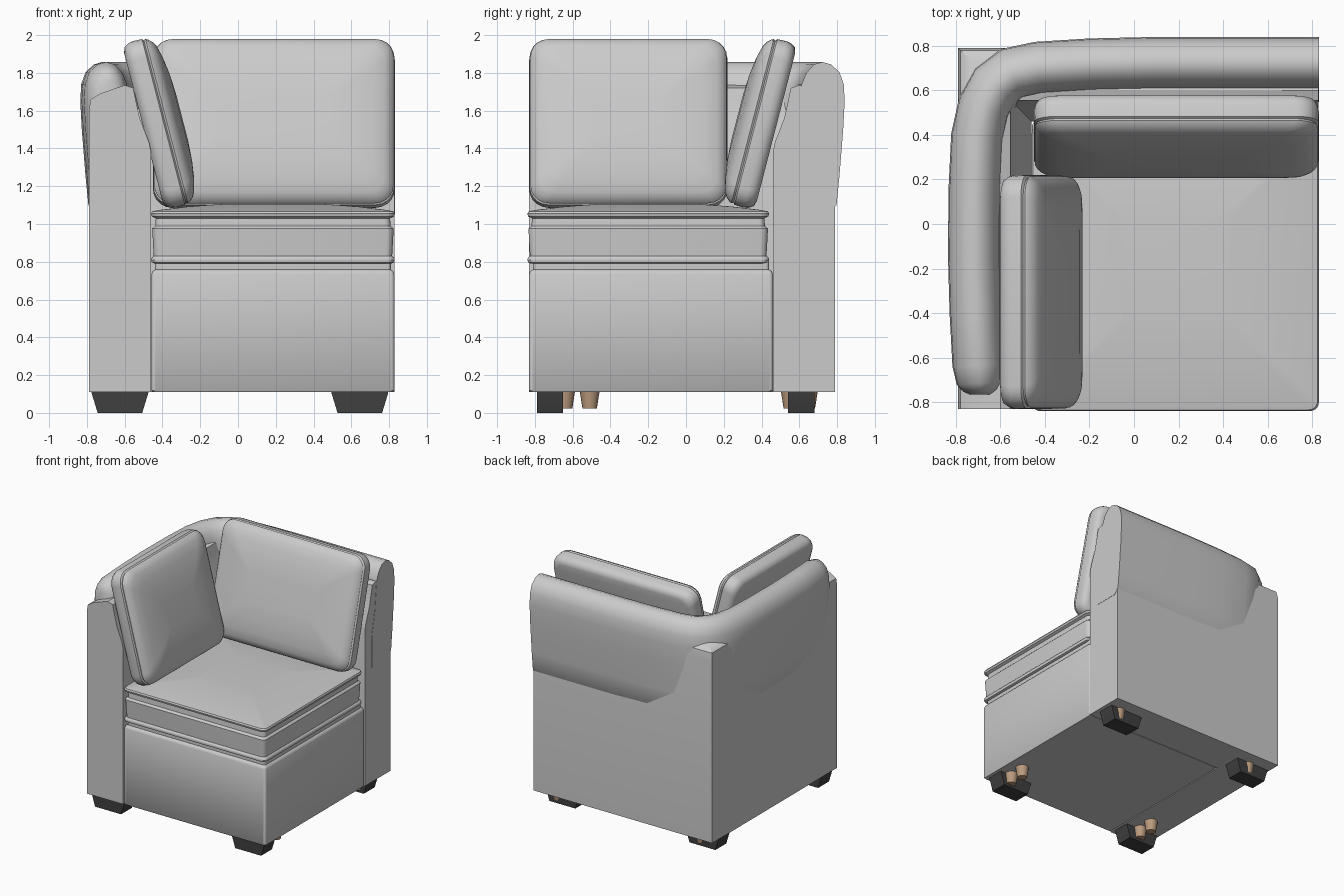
import bpy, bmesh, math
from mathutils import Vector

if "Cube" in bpy.data.objects:
    bpy.data.objects.remove(bpy.data.objects["Cube"])


def material(name, rgb):
    m = bpy.data.materials.new(name)
    m.diffuse_color = (*rgb, 1)
    m.use_nodes = True
    m.node_tree.nodes["Principled BSDF"].inputs["Base Color"].default_value = m.diffuse_color
    return m


def loft(name, rings, angle=35, mat=None):
    """Skin a list of closed rings and cap both ends."""
    bm = bmesh.new()
    loops = [[bm.verts.new(p) for p in r] for r in rings]
    n = len(loops[0])
    for a, b in zip(loops, loops[1:]):
        for i in range(n):
            j = (i + 1) % n
            bm.faces.new((a[i], a[j], b[j], b[i]))
    bm.faces.new(loops[0])
    bm.faces.new(loops[-1])
    bmesh.ops.recalc_face_normals(bm, faces=bm.faces)
    me = bpy.data.meshes.new(name)
    bm.to_mesh(me)
    bm.free()
    ob = bpy.data.objects.new(name, me)
    bpy.context.collection.objects.link(ob)
    if mat:
        me.materials.append(mat)
    bpy.ops.object.select_all(action='DESELECT')
    ob.select_set(True)
    bpy.context.view_layer.objects.active = ob
    bpy.ops.object.shade_smooth_by_angle(angle=math.radians(angle))
    return ob


def sweep(name, path, profile, scales=None, mid=(0, 0)):
    """Carry an (outward offset, height) profile along a plan path with mitred turns."""
    pts = [Vector(p) for p in path]
    rings = []
    for i, p in enumerate(pts):
        ns = []
        for a, b in ((i - 1, i), (i, i + 1)):
            if a >= 0 and b < len(pts):
                d = (pts[b] - pts[a]).normalized()
                ns.append(Vector((-d.y, d.x)))
        n = (ns[0] + ns[-1]) / (1 + ns[0].dot(ns[-1]))
        s = scales[i] if scales else 1
        ring = []
        for d, z in profile:
            q = p + n * (mid[0] + (d - mid[0]) * s)
            ring.append((q.x, q.y, mid[1] + (z - mid[1]) * (1 - (1 - s) * 0.4)))
        rings.append(ring)
    return loft(name, rings)


def rounded_rect(w, h, r, z, seg=5):
    ring = []
    for k, (sx, sy) in enumerate(((1, 1), (-1, 1), (-1, -1), (1, -1))):
        for i in range(seg + 1):
            a = math.pi / 2 * (k + i / seg)
            ring.append((sx * (w / 2 - r) + r * math.cos(a),
                         sy * (h / 2 - r) + r * math.sin(a), z))
    return ring


def cushion(name, w, h, r, layers, loc, rot=(0, 0, 0)):
    """Stack rounded outlines given as (inset, depth)."""
    ob = loft(name, [rounded_rect(w - 2 * i, h - 2 * i, max(r - i * 0.3, 0.02), z)
                     for i, z in layers], 40)
    ob.location = loc
    ob.rotation_euler = rot
    return ob


black = material("black", (0.05, 0.05, 0.05))
wood = material("wood", (0.5, 0.33, 0.21))

# L-shaped upright walls: left side and back in one mitred piece
sweep("side_and_back_wall", [(-0.79, -0.83), (-0.79, 0.79), (0.828, 0.79)],
      [(0, 0.11), (0, 1.6), (-0.01, 1.66), (-0.06, 1.69), (-0.13, 1.715), (-0.19, 1.735),
       (-0.235, 1.72), (-0.25, 1.65), (-0.27, 1.56), (-0.32, 1.43), (-0.33, 1.38), (-0.33, 0.11)])

# Padded roll draped over the walls, rounded at the corner
sweep("padded_roll",
      [(-0.765, -0.765), (-0.765, -0.75), (-0.767, -0.72), (-0.772, -0.64), (-0.785, -0.4),
       (-0.792, -0.15), (-0.79, 0.15), (-0.778, 0.4), (-0.745, 0.55), (-0.68, 0.67),
       (-0.58, 0.745), (-0.44, 0.775), (-0.2, 0.79), (0.1, 0.797), (0.83, 0.797)],
      [(-0.04, 1.05), (0.0, 1.1), (0.015, 1.25), (0.035, 1.5), (0.043, 1.65), (0.038, 1.74),
       (0.015, 1.805), (-0.03, 1.845), (-0.075, 1.858), (-0.12, 1.845), (-0.16, 1.80),
       (-0.185, 1.74), (-0.195, 1.65), (-0.21, 1.5), (-0.25, 1.3), (-0.25, 1.05)],
      [0.45, 0.7, 0.88] + [1] * 12, (-0.08, 1.45))

# Base under the seat, with a slim recessed deck
cushion("base", 1.285, 1.29, 0.015, [(0.006, 0.11), (0, 0.118), (0, 0.735), (0.006, 0.75), (0.02, 0.76)],
        (0.185, -0.185, 0))
cushion("seat_deck", 1.25, 1.25, 0.02, [(0, 0.75), (0, 0.81)], (0.185, -0.185, 0))

# Seat cushion with piping at the lower and upper seams
cushion("seat_cushion", 1.29, 1.28, 0.04,
        [(0.02, 0.79), (0.004, 0.797), (0, 0.81), (0.004, 0.823), (0.014, 0.83), (0.01, 0.9),
         (0.006, 0.975), (0.022, 0.99), (0.025, 1.03), (0.004, 1.04), (0, 1.055), (0.006, 1.067),
         (0.05, 1.075), (0.2, 1.093), (0.4, 1.107)], (0.185, -0.2, 0))

# Leaning back cushions: flat back, boxed edge with seams, domed front
tilt = math.radians(14.5)
layers = [(0.05, -0.11), (0.02, -0.1), (0.005, -0.075), (0, -0.05), (0.002, 0.0), (0.012, 0.008),
          (0.006, 0.018), (0.012, 0.03), (0.03, 0.05), (0.055, 0.065), (0.12, 0.082),
          (0.22, 0.096), (0.33, 0.102)]
cushion("back_cushion", 1.28, 0.91, 0.1, layers, (0.19, 0.37, 1.54), (math.pi / 2 - tilt, 0, 0))
cushion("side_cushion", 1.05, 0.91, 0.1, layers, (-0.395, -0.305, 1.54),
        (math.pi / 2 - tilt, 0, math.pi / 2))


# Black tapered feet and the wooden pegs beside them
def foot(name, x, y):
    rings = [[(x + sx * a, y + sy * 0.07, z) for sx, sy in ((-1, -1), (1, -1), (1, 1), (-1, 1))]
             for a, z in ((0.118, 0), (0.15, 0.105), (0.15, 0.112))]
    loft(name, rings, 20, black)


def peg(name, x, y):
    rings = [[(x + r * math.cos(i * math.pi / 8), y + r * math.sin(i * math.pi / 8), z)
              for i in range(16)] for r, z in ((0.038, 0.022), (0.052, 0.112))]
    loft(name, rings, 35, wood)


for side, fx, px in (("left", -0.625, -0.6), ("right", 0.645, 0.7)):
    for end, fy, pys in (("front", -0.72, (-0.64, -0.51)), ("back", 0.61, (0.555, 0.645))):
        foot(f"{end}_{side}_foot", fx, fy)
        for k, py in enumerate(pys):
            peg(f"{end}_{side}_peg_{k + 1}", px, py)
